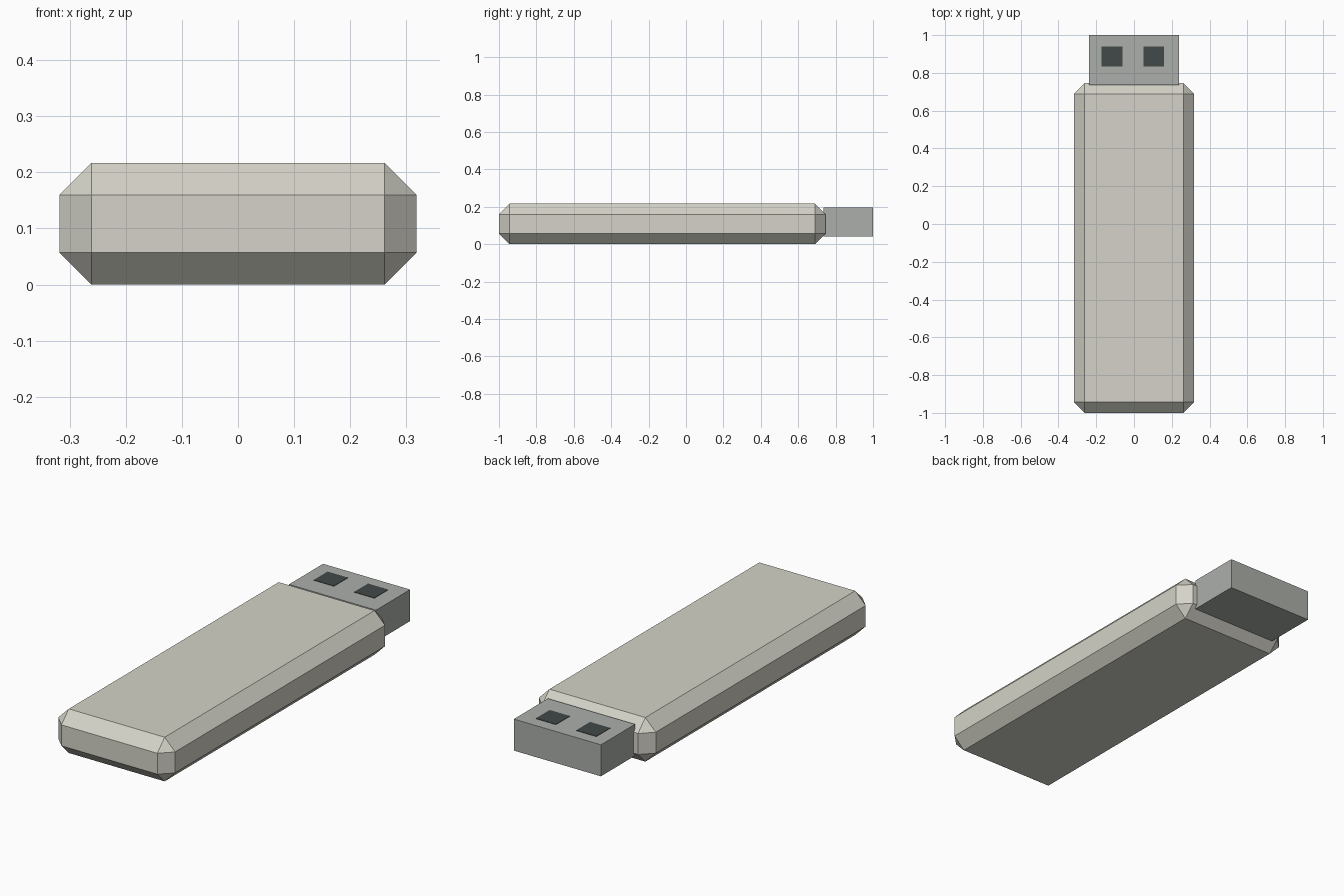
import bpy
import bmesh
from mathutils import Vector

default = bpy.data.objects.get("Cube")
if default:
    bpy.data.objects.remove(default, do_unlink=True)


def make_material(name, rgb):
    mat = bpy.data.materials.new(name)
    mat.use_nodes = True
    colour = (*rgb, 1.0)
    mat.diffuse_color = colour
    mat.node_tree.nodes["Principled BSDF"].inputs["Base Color"].default_value = colour
    return mat


def make_box(name, low, high, mat, chamfer=0.0):
    """Box between two corners, with an optional flat chamfer on every edge."""
    low, high = Vector(low), Vector(high)
    centre, size = (low + high) / 2, high - low
    bm = bmesh.new()
    bmesh.ops.create_cube(bm, size=1.0)
    bmesh.ops.scale(bm, vec=size, verts=bm.verts)
    if chamfer:
        bmesh.ops.bevel(bm, geom=bm.edges[:], offset=chamfer, offset_type='OFFSET',
                        segments=1, affect='EDGES', profile=0.5)
    mesh = bpy.data.meshes.new(name)
    bm.to_mesh(mesh)
    bm.free()
    mesh.materials.append(mat)
    obj = bpy.data.objects.new(name, mesh)
    obj.location = centre
    bpy.context.collection.objects.link(obj)
    return obj


casing = make_material("warm light grey", (0.66, 0.65, 0.58))
metal = make_material("metal grey", (0.41, 0.43, 0.40))
dark = make_material("dark slot grey", (0.054, 0.065, 0.065))

# Chamfered casing
make_box("casing", (-0.318, -1.0, 0.0), (0.318, 0.746, 0.217), casing, chamfer=0.057)

# Plug, set slightly into the back of the casing
plug_top = 0.195
make_box("plug", (-0.237, 0.735, 0.04), (0.237, 1.0, plug_top), metal)

# Two square contact holes on top of the plug
half = 0.055
for side, x in (("right", -0.116), ("left", 0.104)):
    make_box(f"contact_hole_{side}", (x - half, 0.833, plug_top - 0.003),
             (x + half, 0.941, plug_top + 0.002), dark)
